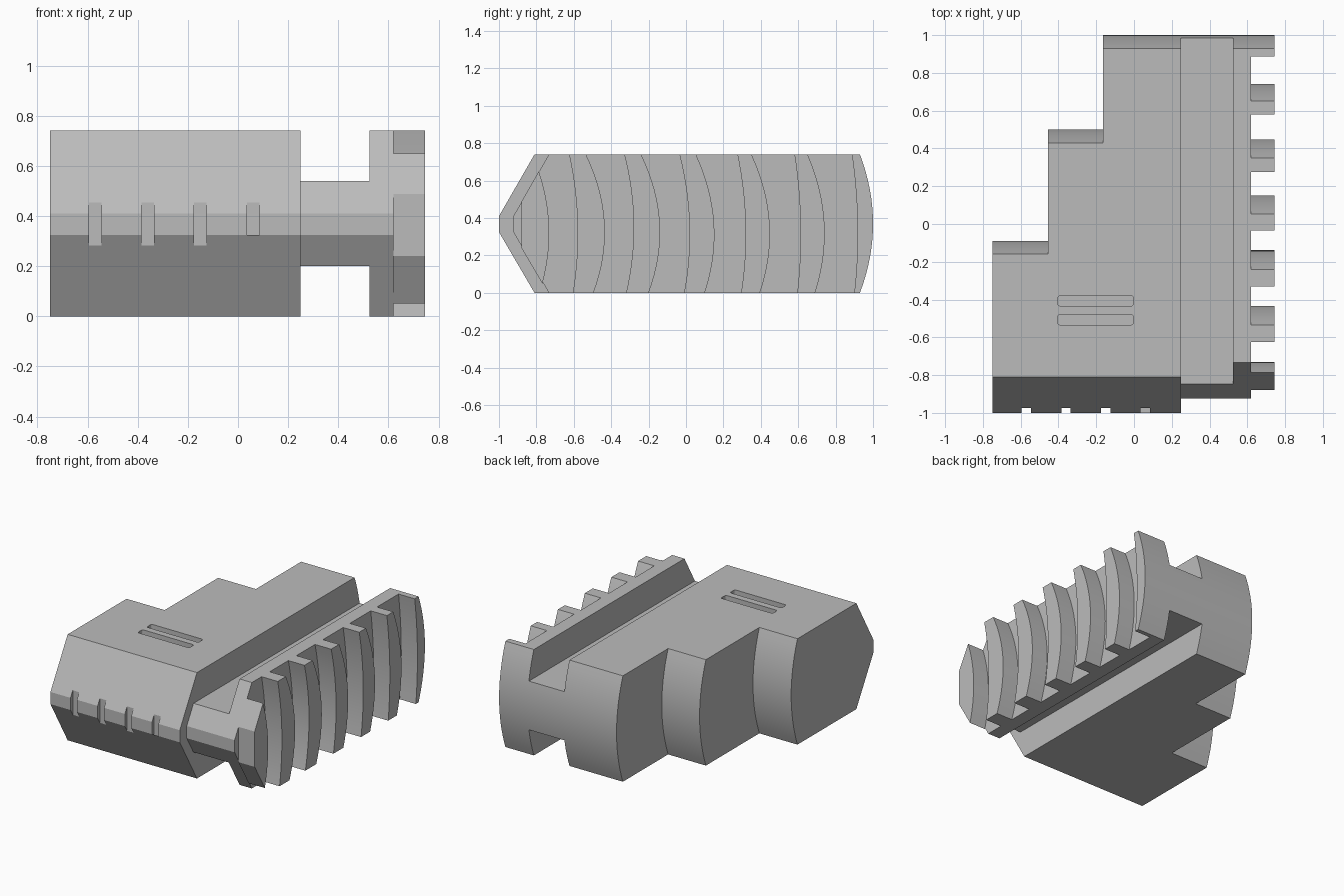
import bpy, bmesh, math

cube = bpy.data.objects.get("Cube")
if cube:
    bpy.data.objects.remove(cube)

HEIGHT = 0.74

grey = bpy.data.materials.new("plain grey")
grey.use_nodes = True
grey.diffuse_color = (0.5, 0.5, 0.5, 1)
grey.node_tree.nodes["Principled BSDF"].inputs["Base Color"].default_value = (0.5, 0.5, 0.5, 1)


def curve_edge(low, mid, high, z0=0.0, z1=HEIGHT, steps=16):
    """Bowed edge in the y-z plane, from the bottom up, through three y values."""
    pts = []
    for i in range(steps + 1):
        t = i / steps
        y = low * (1 - t) * (1 - 2 * t) + mid * 4 * t * (1 - t) + high * t * (2 * t - 1)
        pts.append((y, z0 + t * (z1 - z0)))
    return pts


def finish(name, bm):
    bmesh.ops.recalc_face_normals(bm, faces=bm.faces)
    mesh = bpy.data.meshes.new(name)
    bm.to_mesh(mesh)
    bm.free()
    mesh.materials.append(grey)
    obj = bpy.data.objects.new(name, mesh)
    bpy.context.collection.objects.link(obj)
    return obj


def prism(name, profile, x0, x1):
    """Extrude a y-z outline along x."""
    bm = bmesh.new()
    face = bm.faces.new([bm.verts.new((x0, y, z)) for y, z in profile])
    moved = bmesh.ops.extrude_face_region(bm, geom=[face])["geom"]
    verts = [v for v in moved if isinstance(v, bmesh.types.BMVert)]
    bmesh.ops.translate(bm, verts=verts, vec=(x1 - x0, 0, 0))
    return finish(name, bm)


def box(name, lo, hi, round_corners=0.0):
    bm = bmesh.new()
    bmesh.ops.create_cube(bm, size=1)
    for v in bm.verts:
        v.co = [a + (c + 0.5) * (b - a) for a, b, c in zip(lo, hi, v.co)]
    if round_corners:
        upright = [e for e in bm.edges if abs(e.verts[0].co.z - e.verts[1].co.z) > 0.01]
        bmesh.ops.bevel(bm, geom=upright, offset=round_corners, segments=3,
                        profile=0.5, affect='EDGES')
    return finish(name, bm)


def activate(obj):
    bpy.ops.object.select_all(action='DESELECT')
    obj.select_set(True)
    bpy.context.view_layer.objects.active = obj


def combine(obj, other, operation):
    mod = obj.modifiers.new(operation.title(), 'BOOLEAN')
    mod.operation = operation
    mod.solver = 'EXACT'
    mod.object = other
    activate(obj)
    bpy.ops.object.modifier_apply(modifier=mod.name)
    bpy.data.objects.remove(other)


def smooth(obj):
    activate(obj)
    bpy.ops.object.shade_smooth_by_angle(angle=math.radians(20))


def nose(tip):
    """Chamfered front outline, from the top down."""
    return [(tip + 0.19, HEIGHT), (tip, 0.41), (tip, 0.325), (tip + 0.19, 0)]


# Main block: three steps with bowed backs, joined into one solid
steps = [(-0.75, -0.09), (-0.455, 0.5), (-0.163, 1.0)]
blocks = [prism("main_block", nose(-1) + curve_edge(back - 0.07, back, back - 0.07), x, 0.25)
          for x, back in steps]
body = blocks[0]
for extra in blocks[1:]:
    combine(body, extra, 'UNION')

# Notches along the front edge
for i in range(4):
    x = -0.57 + 0.21 * i
    combine(body, box("notch", (x - 0.025, -1.1, 0.2), (x + 0.025, -0.975, 0.55)), 'DIFFERENCE')

# Two shallow slots in the top
for y in (-0.407, -0.507):
    combine(body, box("slot", (-0.403, y - 0.027, 0.7), (-0.003, y + 0.027, 0.8), 0.012),
            'DIFFERENCE')
smooth(body)

# Side flange and the narrower web that ties it to the block
side = nose(-0.923) + curve_edge(0.93, 1.0, 0.93)
web = prism("connecting_web", side, 0.25, 0.525)
combine(web, box("web_limit", (0, -2, 0.2), (1, 2, 0.54)), 'INTERSECT')
smooth(web)
smooth(prism("side_flange", side, 0.525, 0.62))

# Curved ribs: front edge and back edge, each as low, middle and high y
ribs = [
    ((-0.605, -0.58, -0.625), (-0.495, -0.435, -0.535)),
    ((-0.32, -0.28, -0.33), (-0.2, -0.14, -0.24)),
    ((-0.01, 0.018, -0.035), (0.1, 0.15, 0.053)),
    ((0.295, 0.318, 0.275), (0.395, 0.447, 0.35)),
    ((0.595, 0.612, 0.58), (0.69, 0.74, 0.65)),
    ((0.9, 0.917, 0.887), (0.93, 1.0, 0.93)),
]
for i, (front, back) in enumerate(ribs):
    outline = curve_edge(*back) + curve_edge(*front)[::-1]
    smooth(prism(f"rib_{i + 2}", outline, 0.62, 0.745))

# Front rib, with a blunt chamfered nose
outline = curve_edge(-0.768, -0.732, -0.787, 0.05, 0.65) + [(-0.88, 0.487), (-0.88, 0.24)]
smooth(prism("rib_1", outline, 0.62, 0.745))
